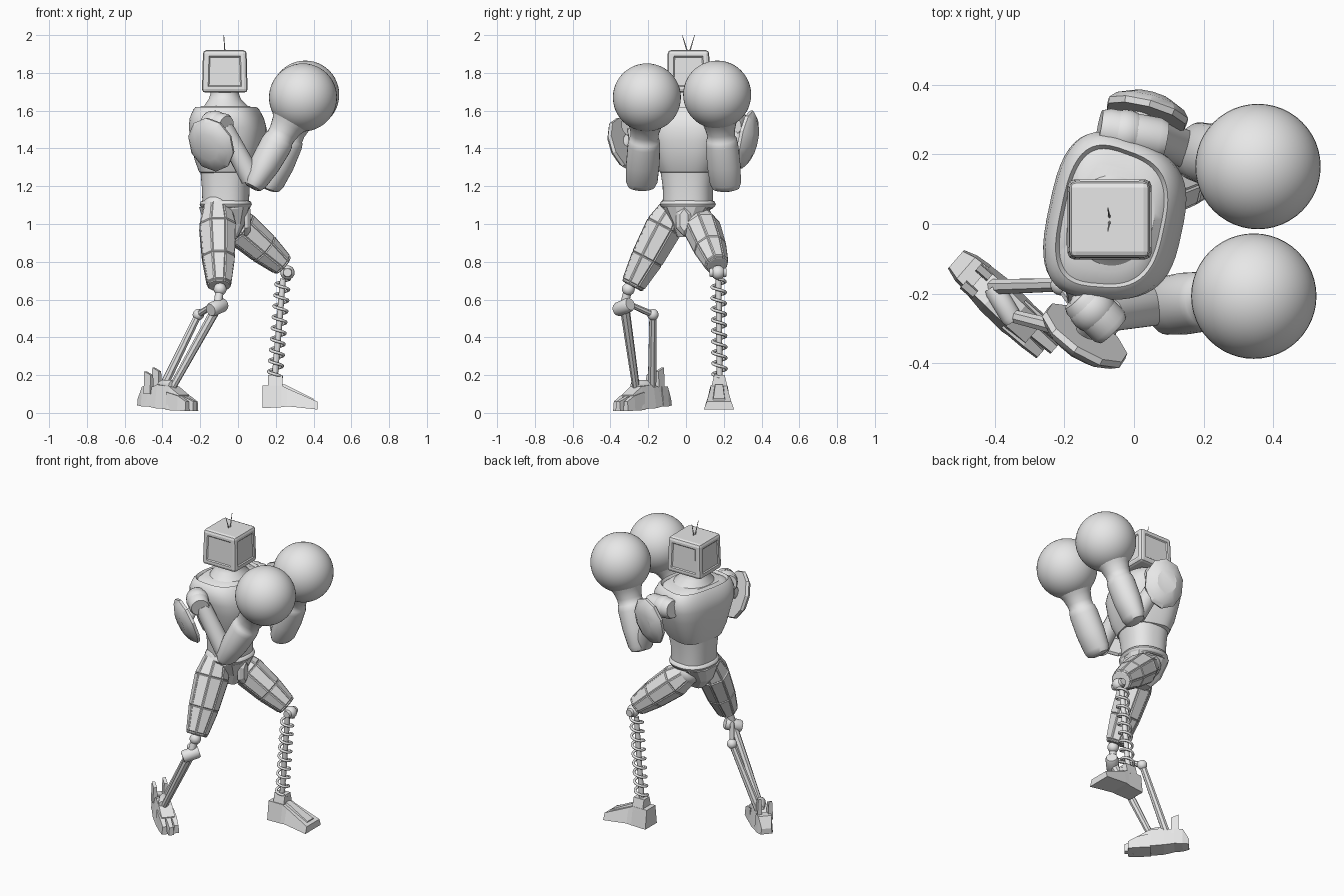
import bpy, bmesh, math
from mathutils import Vector, Matrix

cube = bpy.data.objects.get("Cube")
if cube:
    bpy.data.objects.remove(cube, do_unlink=True)

GREY = (0.8, 0.8, 0.8, 1.0)
metal = bpy.data.materials.new("plain grey")
metal.use_nodes = True
metal.diffuse_color = GREY
for node in metal.node_tree.nodes:
    if node.type == 'BSDF_PRINCIPLED':
        node.inputs["Base Color"].default_value = GREY


def finish(name, bm, smooth=None):
    """Turn a bmesh into a linked object; smooth is the sharp-edge angle in degrees."""
    bmesh.ops.recalc_face_normals(bm, faces=bm.faces[:])
    mesh = bpy.data.meshes.new(name)
    bm.to_mesh(mesh)
    bm.free()
    mesh.materials.append(metal)
    if smooth:
        for poly in mesh.polygons:
            poly.use_smooth = True
        mesh.set_sharp_from_angle(angle=math.radians(smooth))
    obj = bpy.data.objects.new(name, mesh)
    bpy.context.collection.objects.link(obj)
    return obj


def loft(name, rings, smooth=None, panel=None):
    """Skin a list of point rings and cap both ends; panel raises each side face."""
    bm = bmesh.new()
    rows = [[bm.verts.new(p) for p in ring] for ring in rings]
    n = len(rows[0])
    sides = [bm.faces.new((a[i], a[(i + 1) % n], b[(i + 1) % n], b[i]))
             for a, b in zip(rows, rows[1:]) for i in range(n)]
    bm.faces.new(rows[0])
    bm.faces.new(rows[-1])
    bmesh.ops.recalc_face_normals(bm, faces=bm.faces[:])
    if panel:
        bmesh.ops.inset_individual(bm, faces=sides, thickness=panel, depth=panel * 0.7)
    return finish(name, bm, smooth)


def oval(rx, ry, sides, power=2.0):
    pts = []
    for i in range(sides):
        a = 2 * math.pi * (i + 0.5) / sides
        c, s = math.cos(a), math.sin(a)
        pts.append(Vector((math.copysign(abs(c) ** (2 / power), c) * rx,
                           math.copysign(abs(s) ** (2 / power), s) * ry, 0)))
    return pts


def tube(name, p0, p1, profile, sides=24, smooth=40, panel=None):
    """Loft along a line; profile holds (fraction, radius x, radius y)."""
    p0, p1 = Vector(p0), Vector(p1)
    turn = (p1 - p0).to_track_quat('Z', 'Y')
    rings = [[p0.lerp(p1, t) + turn @ v for v in oval(rx, ry, sides)] for t, rx, ry in profile]
    return loft(name, rings, smooth, panel)


def rod(name, p0, p1, r0, r1=None, sides=16):
    r1 = r1 or r0
    return tube(name, p0, p1, [(0, r0, r0), (1, r1, r1)], sides)


def barrel(name, p0, p1, r):
    return tube(name, p0, p1, [(t, r * k, r * k) for t, k in (
        (0, .55), (0, .85), (.12, 1), (.88, 1), (1, .85), (1, .55))])


def ball(name, centre, r, seg=24):
    bm = bmesh.new()
    bmesh.ops.create_uvsphere(bm, u_segments=seg, v_segments=seg // 2, radius=r,
                              matrix=Matrix.Translation(centre))
    return finish(name, bm, 60)


def stack(name, layers, power, yaw=0, sides=48, smooth=40, skew=0):
    """Horizontal ovals: (z, centre x, centre y, radius x, radius y); skew narrows the +x front."""
    turn = Matrix.Rotation(math.radians(yaw), 3, 'Z')
    rings = []
    for z, x, y, rx, ry in layers:
        ring = [Vector((v.x, v.y * (1 - skew * v.x / rx), 0)) for v in oval(rx, ry, sides, power)]
        rings.append([turn @ v + Vector((x, y, z)) for v in ring])
    return loft(name, rings, smooth)


def wedge(name, origin, yaw, sections):
    """Blocky foot part: (distance, sideways, z low, z high, half width low, half width high)."""
    turn = Matrix.Rotation(math.radians(yaw), 3, 'Z')
    return loft(name, [[turn @ Vector(p) + Vector(origin) for p in
                        ((d, s - wl, lo), (d, s + wl, lo), (d, s + wh, hi), (d, s - wh, hi))]
                       for d, s, lo, hi, wl, wh in sections])


# Torso
stack("abdomen", [(1.08, -.065, .01, .12, .13), (1.2, -.065, .01, .125, .132),
                  (1.32, -.06, .01, .14, .15)], 2.5, -8)
stack("chest", [(1.265, -.06, .01, .11, .12), (1.275, -.06, .01, .138, .15), (1.34, -.053, .012, .167, .18),
                (1.44, -.05, .015, .187, .212), (1.51, -.053, .015, .194, .232),
                (1.56, -.057, .015, .184, .235), (1.605, -.06, .015, .163, .22),
                (1.62, -.062, .015, .15, .2), (1.605, -.062, .015, .14, .19),
                (1.625, -.065, .013, .12, .15)], 3, -12, skew=.1)
stack("neck", [(1.59, -.06, .01, .135, .16), (1.63, -.065, .01, .112, .125), (1.66, -.07, .01, .086, .09),
               (1.69, -.07, .01, .075, .075), (1.72, -.07, .01, .075, .075)], 2)
stack("belt", [(1.085, -.065, .01, .12, .13), (1.092, -.065, .01, .132, .142),
               (1.105, -.065, .01, .137, .147), (1.118, -.065, .01, .132, .142),
               (1.125, -.065, .01, .12, .13)], 2.3, -8)
stack("pelvis", [(.93, -.06, -.01, .06, .035), (1.0, -.07, .0, .11, .07),
                 (1.09, -.07, .01, .135, .13)], 3, -5, 12, None)
tube("crotch_plate", (.035, -.01, 1.02), (.065, -.01, 1.02),
     [(0, .05, .085), (.5, .045, .08), (1, .025, .06)], 6, None)

# Head: a chamfered box with shallow panels on its sides
bm = bmesh.new()
bmesh.ops.create_cube(bm, size=1)
for v in bm.verts:
    narrow = .95 if v.co.z > 0 else 1
    v.co = Vector((v.co.x * .235 * (narrow + .03) - .07, v.co.y * .23 * narrow + .013, v.co.z * .225 + 1.808))
bmesh.ops.bevel(bm, geom=bm.edges[:], offset=.018, segments=2, profile=.5, affect='EDGES')
bm.normal_update()
walls = [f for f in bm.faces if abs(f.normal.z) < .5 and f.calc_area() > .02]
bmesh.ops.inset_individual(bm, faces=walls, thickness=.02, depth=0)
bmesh.ops.inset_individual(bm, faces=walls, thickness=.008, depth=-.006)
finish("head", bm)
for side, label in ((-1, "right"), (1, "left")):
    rod(label + "_antenna", (-.07, .013 + side * .005, 1.91),
        (-.075, .013 + side * .033, 2.0), .004, .0015, 6)

# Arms: shoulder barrel, upper arm, forearm with cuff, round glove, shield pad
FOREARM = ((-.07, .045, .03), (-.045, .072, .05), (.03, .084, .064), (.3, .089, .08), (.6, .086, .084),
           (.68, .08, .08), (.7, .074, .074), (.78, .075, .075), (.9, .087, .087), (1, .11, .11))
ARMS = (("right", (-.16, -.205, 1.54), (-.06, -.305, 1.52), (-.075, -.26, 1.51), (.07, -.235, 1.24),
         (.344, -.207, 1.67), (-.135, -.312, 1.425), (-.52, -.78, -.33), .14, .15),
        ("left", (-.1, .275, 1.54), (.09, .24, 1.52), (.03, .265, 1.5), (.16, .21, 1.23),
         (.356, .165, 1.685), (.035, .308, 1.45), (.26, .95, -.2), .124, .157))
for side, s0, s1, top, elbow, glove, pad, out, wide, tall in ARMS:
    barrel(side + "_shoulder", s0, s1, .062)
    ball(side + "_shoulder_ball", Vector(s0).lerp(Vector(s1), .4), .068)
    rod(side + "_upper_arm", top, elbow, .05, .056)
    joint = Vector(elbow) + Vector((.015, 0, -.025))
    tube(side + "_forearm", joint, joint.lerp(Vector(glove), .75), FOREARM, 28)
    ball(side + "_glove", glove, .18, 48)
    p = Vector(pad)
    tube(side + "_shoulder_pad", p, p + Vector(out).normalized() * .06,
         [(t, wide * k, tall * k) for t, k in ((0, .82), (0, .97), (.3, 1), (.65, .85), (1, .5))],
         10, 25)
    rod(side + "_pad_mount", Vector(s0).lerp(Vector(s1), .4), p + Vector(out) * .01, .03)

# Thighs: panelled, eight sided
THIGH = ((0, .72), (.25, 1), (.65, .88), (.97, .64), (1, .55))
for side, hip, knee, r in (("right", (-.11, -.06, 1.09), (-.1, -.285, .67), .1),
                           ("left", (-.06, .06, 1.04), (.24, .165, .78), .096)):
    tube(side + "_thigh", hip, knee, [(t, r * k, r * k) for t, k in THIGH], 8, None, .007)
    ball(side + "_hip_ball", hip, .075)

# Left lower leg: spring around a thin rod
KNEE, ANKLE = Vector((.262, .17, .743)), Vector((.195, .178, .19))
ball("left_knee", KNEE, .038)
barrel("left_knee_pin", KNEE - Vector((0, .045, 0)), KNEE + Vector((0, .045, 0)), .025)
TOP = Vector((.238, .172, .71))
rod("left_shin_rod", TOP, ANKLE, .016)
curve = bpy.data.curves.new("left_shin_spring", 'CURVE')
curve.dimensions = '3D'
curve.bevel_depth, curve.bevel_resolution = .008, 2
line = curve.splines.new('POLY')
STEPS, TURNS = 160, 9
line.points.add(STEPS)
for i, point in enumerate(line.points):
    a = 2 * math.pi * TURNS * i / STEPS
    c = TOP.lerp(ANKLE, i / STEPS)
    point.co = (c.x + .036 * math.cos(a), c.y + .036 * math.sin(a), c.z, 1)
curve.materials.append(metal)
bpy.context.collection.objects.link(bpy.data.objects.new("left_shin_spring", curve))
wedge("left_ankle", (.2, .177, 0), 0, [(-.04, 0, .13, .2, .045, .028), (.035, 0, .13, .2, .045, .028)])
wedge("left_foot", (.2, .175, 0), 0,
      [(-.07, 0, .025, .145, .06, .045), (.03, 0, .03, .145, .065, .045),
       (.06, 0, .035, .13, .07, .045), (.22, 0, .018, .06, .08, .065)])
wedge("left_foot_ridge", (.2, .175, 0), 0,
      [(-.03, 0, .12, .155, .03, .02), (.05, 0, .11, .15, .03, .02), (.2, 0, .05, .075, .04, .03)])

# Right lower leg: knee joint and two struts
ball("right_knee", (-.095, -.305, .655), .034)
rod("right_knee_link", (-.095, -.305, .66), (-.11, -.33, .56), .022)
barrel("right_knee_barrel", (-.145, -.365, .545), (-.075, -.295, .575), .038)
rod("right_front_strut", (-.11, -.325, .56), (-.345, -.265, .14), .026, .02, 8)
rod("right_cross_link", (-.11, -.32, .585), (-.21, -.175, .52), .014, .018, 8)
ball("right_strut_ball", (-.21, -.175, .52), .03)
rod("right_rear_strut", (-.21, -.175, .52), (-.4, -.18, .13), .02, .024, 8)
barrel("right_ankle_barrel", (-.345, -.28, .145), (-.405, -.18, .145), .03)

# Right foot: blocky sole, toes, heel block and upright guards
FOOT, YAW = (-.365, -.235, 0), -41
wedge("right_foot", FOOT, YAW, [(-.14, .005, .04, .12, .05, .04), (-.05, 0, .025, .15, .06, .04),
                                (.04, -.005, .02, .14, .06, .04), (.11, -.005, .02, .095, .05, .04)])
for i, s in enumerate((-.036, 0, .036)):
    reach = .185 - .6 * abs(s)
    wedge(f"right_toe_{i + 1}", FOOT, YAW,
          [(.03, s - .005, .015, .11, .022, .016), (.11, s - .005, .012, .09, .021, .015),
           (reach, s - .005, .01, .06, .017, .012)])
wedge("right_heel", FOOT, YAW, [(-.198, .005, .04, .075, .035, .03), (-.16, .005, .035, .14, .048, .04),
                                (-.11, .005, .035, .14, .053, .043)])
for i, (s, high) in enumerate(((-.035, .22), (.03, .24))):
    wedge(f"right_heel_guard_{i + 1}", FOOT, YAW,
          [(-.135, s, .1, high, .016, .01), (-.09, s, .1, high - .02, .016, .01)])
